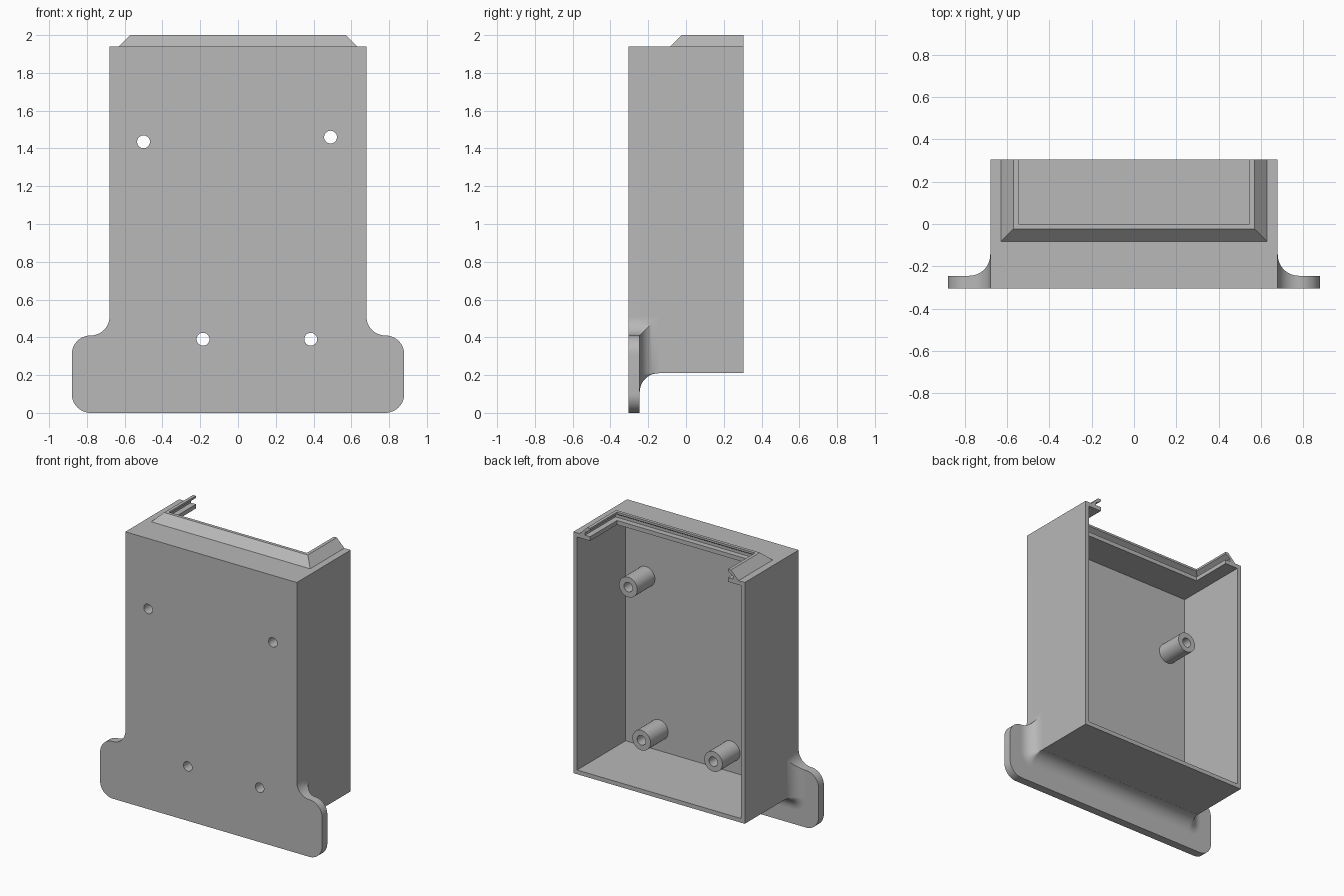
import bpy, bmesh
from math import sin, cos, radians, pi

cube = bpy.data.objects.get("Cube")
if cube:
    bpy.data.objects.remove(cube, do_unlink=True)

grey = bpy.data.materials.new("light_grey_plastic")
grey.use_nodes = True
grey.diffuse_color = (0.48, 0.48, 0.48, 1)
grey.node_tree.nodes["Principled BSDF"].inputs["Base Color"].default_value = (0.48, 0.48, 0.48, 1)

# Main dimensions
W, BACK, FRONT, FLOOR = 0.68, 0.305, -0.305, -0.245
BOTTOM, TOP, WALL, R = 0.21, 1.94, 0.03, 0.1


def arc(cx, cz, r, a0, a1, n=12):
    angles = [radians(a0 + (a1 - a0) * i / n) for i in range(n + 1)]
    return [(cx + r * cos(a), cz + r * sin(a)) for a in angles]


def loft(name, rings, cyclic=False):
    """Skin equal-length closed rings; cap the ends unless cyclic."""
    bm = bmesh.new()
    rows = [[bm.verts.new(p) for p in ring] for ring in rings]
    pairs = list(zip(rows, rows[1:]))
    if cyclic:
        pairs.append((rows[-1], rows[0]))
    else:
        bm.faces.new(rows[0])
        bm.faces.new(rows[-1])
    for a, b in pairs:
        for i in range(len(a)):
            j = (i + 1) % len(a)
            bm.faces.new((a[i], a[j], b[j], b[i]))
    bmesh.ops.recalc_face_normals(bm, faces=bm.faces[:])
    mesh = bpy.data.meshes.new(name)
    bm.to_mesh(mesh)
    bm.free()
    mesh.materials.append(grey)
    obj = bpy.data.objects.new(name, mesh)
    bpy.context.collection.objects.link(obj)
    return obj


def prism_y(name, pts, lo, hi):
    return loft(name, [[(x, y, z) for x, z in pts] for y in (lo, hi)])


def prism_z(name, pts, lo, hi):
    return loft(name, [[(x, y, z) for x, y in pts] for z in (lo, hi)])


def boolean(obj, cutter, operation):
    mod = obj.modifiers.new("cut", 'BOOLEAN')
    mod.object, mod.operation, mod.solver = cutter, operation, 'EXACT'
    bpy.context.view_layer.update()
    graph = bpy.context.evaluated_depsgraph_get()
    mesh = bpy.data.meshes.new_from_object(obj.evaluated_get(graph))
    obj.modifiers.clear()
    obj.data = mesh
    bpy.data.objects.remove(cutter, do_unlink=True)


def smooth(obj):
    bpy.ops.object.select_all(action='DESELECT')
    obj.select_set(True)
    bpy.context.view_layer.objects.active = obj
    bpy.ops.object.shade_smooth_by_angle(angle=radians(30))


# Front plate with rounded mounting ears
half = (arc(W + R, R, R, -90, 0) + arc(W + R, 0.31, R, 0, 90)
        + arc(W + R, 0.51, R, 270, 180)[1:] + [(W, TOP)])
outline = half + [(-x, z) for x, z in reversed(half)]
plate = prism_y("front_plate", outline, FRONT, FLOOR)

# Side and bottom walls
inner = W - WALL
prism_y("side_and_bottom_walls",
        [(-W, TOP), (-W, BOTTOM), (W, BOTTOM), (W, TOP), (inner, TOP),
         (inner, BOTTOM + WALL), (-inner, BOTTOM + WALL), (-inner, TOP)],
        FLOOR - 0.005, BACK)

# Top wall with its open notch
prism_z("top_wall",
        [(-W, FLOOR - 0.005), (W, FLOOR - 0.005), (W, BACK), (0.61, BACK),
         (0.61, -0.06), (-0.61, -0.06), (-0.61, BACK), (-W, BACK)],
        TOP - WALL, TOP)

# Bevelled rim round the notch, with a groove on its inner side
opening = 0.547
section = [(0, TOP - WALL), (0, TOP), (0.04, TOP), (0.04, 1.96), (0, 1.985),
           (0, 2.0), (0.023, 2.0), (0.083, TOP), (0.083, TOP - WALL)]
path = [(-1, 1), (-1, 0), (1, 0), (1, 1)]
loft("notch_rim", [[(side * (opening + o), BACK if end else -o, z) for o, z in section]
                   for side, end in path])

# Fillet blending the box into the mounting ears
def rounded_box(d, y):
    d = max(d, 0.0005)
    x, top = W, 0.55
    pts = (arc(x, BOTTOM, d, -90, 0, 8) + arc(x, top, d, 0, 90, 8)
           + arc(-x, top, d, 90, 180, 8) + arc(-x, BOTTOM, d, 180, 270, 8))
    return [(px, y, pz) for px, pz in pts]


steps = [radians(90 * i / 12) for i in range(13)]
fillet = loft("ear_fillet", [rounded_box(R, FLOOR - 0.005)]
              + [rounded_box(R * (1 - sin(t)), FLOOR + R * (1 - cos(t))) for t in steps])
boolean(fillet, prism_y("outline_cutter", outline, -0.4, 0.1), 'INTERSECT')
cx, cz = W - 0.015, BOTTOM + 0.015
boolean(fillet, prism_y("cavity_cutter", [(-cx, cz), (cx, cz), (cx, 1), (-cx, 1)], -0.5, 0.2),
        'DIFFERENCE')
smooth(fillet)

# Hollow screw posts, each with a hole through the plate
HOLE, POST, POST_END = 0.034, 0.072, -0.045
for i, (x, z) in enumerate([(-0.5, 1.435), (0.49, 1.46), (-0.185, 0.39), (0.385, 0.39)]):
    boolean(plate, prism_y("hole_cutter", arc(x, z, HOLE, 0, 360, 32)[:-1], -0.4, 0), 'DIFFERENCE')
    tube = [(POST, FLOOR - 0.005), (POST, POST_END), (HOLE, POST_END), (HOLE, FLOOR - 0.005)]
    rings = []
    for k in range(32):
        a = 2 * pi * k / 32
        rings.append([(x + r * cos(a), y, z + r * sin(a)) for r, y in tube])
    smooth(loft(f"screw_post_{i + 1}", rings, cyclic=True))
smooth(plate)
